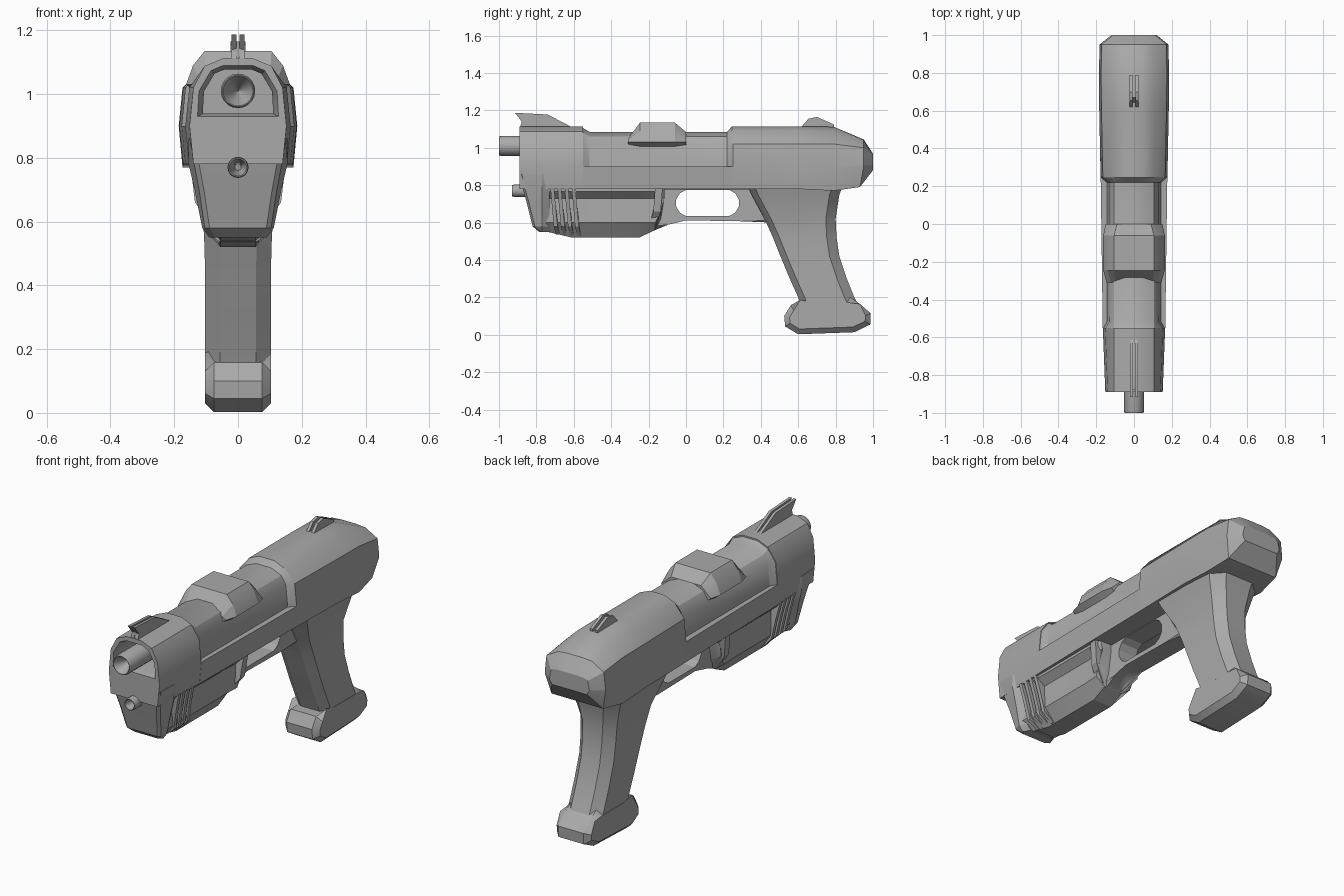
import bpy, bmesh, math
from mathutils import Matrix

cube = bpy.data.objects.get("Cube")
if cube:
    bpy.data.objects.remove(cube, do_unlink=True)

grey = bpy.data.materials.new("mid grey")
grey.use_nodes = True
grey.diffuse_color = (0.4, 0.4, 0.4, 1)
grey.node_tree.nodes["Principled BSDF"].inputs["Base Color"].default_value = (0.4, 0.4, 0.4, 1)


def finish(name, bm, angle=28):
    bmesh.ops.remove_doubles(bm, verts=bm.verts, dist=0.0005)
    bmesh.ops.recalc_face_normals(bm, faces=bm.faces)
    me = bpy.data.meshes.new(name)
    bm.to_mesh(me)
    bm.free()
    me.materials.append(grey)
    me.shade_smooth()
    me.set_sharp_from_angle(angle=math.radians(angle))
    ob = bpy.data.objects.new(name, me)
    bpy.context.collection.objects.link(ob)
    return ob


def loft(name, halves, angle=28):
    """Skin cross-sections given as right-hand halves, mirrored in x."""
    bm = bmesh.new()
    rings = []
    for half in halves:
        full = half + [(-x, y, z) for x, y, z in reversed(half)]
        rings.append([bm.verts.new(p) for p in full])
    n = len(rings[0])
    for a, b in zip(rings, rings[1:]):
        for i in range(n):
            j = (i + 1) % n
            bm.faces.new((a[i], a[j], b[j], b[i]))
    bm.faces.new(rings[0])
    bm.faces.new(rings[-1])
    return finish(name, bm, angle)


def plate(name, outline, half, x=0, chamfer=0, taper=1):
    """Extrude a side outline (y, z) across x, with optional edge chamfer."""
    bm = bmesh.new()
    left = [bm.verts.new((x - half * taper, y, z)) for y, z in outline]
    right = [bm.verts.new((x + half, y, z)) for y, z in outline]
    caps = [bm.faces.new(left), bm.faces.new(right)]
    for i in range(len(outline)):
        j = (i + 1) % len(outline)
        bm.faces.new((left[i], left[j], right[j], right[i]))
    if chamfer:
        rim = [e for f in caps for e in f.edges]
        bmesh.ops.bevel(bm, geom=rim, offset=chamfer, segments=1, affect='EDGES')
    return finish(name, bm)


def cut(target, cutter):
    """Apply a boolean difference and discard the cutter."""
    mod = target.modifiers.new("cut", 'BOOLEAN')
    mod.object, mod.solver = cutter, 'EXACT'
    bpy.context.view_layer.update()
    deps = bpy.context.evaluated_depsgraph_get()
    me = bpy.data.meshes.new_from_object(target.evaluated_get(deps))
    target.modifiers.clear()
    target.data = me
    bpy.data.objects.remove(cutter, do_unlink=True)
    me.shade_smooth()
    me.set_sharp_from_angle(angle=math.radians(28))


def tube(name, r, bore, z, front, back):
    """Barrel along y with a bored, conical muzzle."""
    bm = bmesh.new()
    steps = [(r * 0.92, front), (r, front + 0.012), (r, back)]
    rings = []
    for rad, y in [(0.002, front + 0.09), (bore, front)] + steps:
        ret = bmesh.ops.create_circle(bm, segments=20, radius=rad, matrix=(
            Matrix.Translation((0, y, z)) @ Matrix.Rotation(math.pi / 2, 4, 'X')))
        rings.append(ret["verts"])
    for a, b in zip(rings, rings[1:]):
        for i in range(20):
            j = (i + 1) % 20
            bm.faces.new((a[i], a[j], b[j], b[i]))
    bm.faces.new(rings[0])
    bm.faces.new(rings[-1])
    return finish(name, bm)


def section(y, top, w, inset=0, low=0.78):
    """Half section of the upper frame; inset opens the side channel."""
    return [(0.045, y, top), (0.105, y, top - 0.025), (w - 0.012 - inset, y, 1.02),
            (w - inset, y, 0.90), (w, y, 0.90), (w - 0.012, y, low)]


# Upper frame: muzzle block, channelled middle, wide slide, rounded tail
frame = loft("upper_frame", [
    section(-0.89, 1.113, 0.152), section(-0.55, 1.113, 0.165),
    section(-0.55, 1.105, 0.166, 0.004), section(-0.515, 1.085, 0.166, 0.024),
    section(0.22, 1.085, 0.176, 0.032), section(0.245, 1.115, 0.177, 0.004),
    section(0.25, 1.115, 0.177), section(0.60, 1.115, 0.184), section(0.79, 1.112, 0.186, 0, 0.77),
    [(0.045, 0.95, 1.045), (0.10, 0.95, 1.04), (0.172, 0.95, 1.0),
     (0.182, 0.95, 0.91), (0.182, 0.95, 0.90), (0.155, 0.93, 0.79)],
    [(0.045, 1.0, 0.968), (0.09, 1.0, 0.966), (0.11, 1.0, 0.955),
     (0.12, 1.0, 0.91), (0.12, 1.0, 0.905), (0.105, 1.0, 0.88)]])

# Opening around the main barrel, flared at the front
def window(y, s):
    return [(0.05 * s, y, 1.0 + 0.095 * s), (0.09 * s, y, 1.0 + 0.078 * s),
            (0.13 * s, y, 1.0 + 0.01 * s), (0.135 * s, y, 1.0 - 0.075 * s)]
cut(frame, loft("opening_cutter", [window(-0.93, 1.08), window(-0.855, 0.82), window(-0.70, 0.82)]))

# Tapering nose below the opening
def nose_ring(z, front, wf, wb):
    return [(wf - 0.015, front, z), (wf, front + 0.012, z),
            (wb, -0.77, z), (wb - 0.02, -0.73, z)]
loft("nose", [nose_ring(0.86, -0.89, 0.152, 0.156), nose_ring(0.78, -0.872, 0.137, 0.155),
              nose_ring(0.70, -0.85, 0.122, 0.136), nose_ring(0.58, -0.82, 0.104, 0.112),
              nose_ring(0.55, -0.785, 0.085, 0.09)], 20)

tube("main_barrel", 0.054, 0.047, 1.01, -1.0, -0.72)
tube("lower_barrel", 0.033, 0.027, 0.77, -0.93, -0.80)

# Raised block on top
def hump(y, top, tx, w, shoulder):
    return [(tx, y, top), (w - 0.022, y, shoulder), (w, y, 1.03), (w - 0.04, y, 1.0)]
loft("top_block", [hump(-0.31, 1.05, 0.10, 0.145, 1.045), hump(-0.245, 1.135, 0.105, 0.163, 1.09),
                   hump(-0.06, 1.135, 0.105, 0.163, 1.09), hump(0.0, 1.085, 0.09, 0.15, 1.05)], 20)

# Paired sight fins
for side, label in ((1, "left"), (-1, "right")):
    plate(f"front_sight_{label}",
          [(-0.915, 1.187), (-0.74, 1.178), (-0.60, 1.105), (-0.89, 1.10), (-0.878, 1.14)],
          0.008, side * 0.013)
    plate(f"rear_sight_{label}",
          [(0.615, 1.11), (0.655, 1.155), (0.70, 1.165), (0.79, 1.125), (0.79, 1.10)],
          0.008, side * 0.015)
plate("front_sight_core", [(-0.88, 1.165), (-0.75, 1.16), (-0.60, 1.10), (-0.88, 1.10)], 0.012)
plate("rear_sight_core", [(0.63, 1.10), (0.67, 1.145), (0.78, 1.115), (0.78, 1.10)], 0.012)

# Fore-end with scooped sides
def fore(y, bottom, w, waist):
    return [(w, y, 0.79), (w, y, 0.765), (waist, y, 0.73),
            (waist + 0.006, y, max(0.60, bottom + 0.04)), (0.055, y, bottom)]
loft("fore_end", [fore(-0.76, 0.555, 0.13, 0.10), fore(-0.61, 0.52, 0.14, 0.10),
                  fore(-0.25, 0.52, 0.14, 0.10), fore(-0.165, 0.56, 0.14, 0.105),
                  fore(-0.135, 0.62, 0.14, 0.11), fore(-0.115, 0.74, 0.12, 0.11)], 20)
# Solid end cheek closing the scoop at the rear
loft("fore_end_rear", [[(0.15, y, 0.785), (0.135, y - 0.01, 0.66), (0.07, y - 0.035, 0.575)]
                       for y in (-0.165, -0.125)])

# Slanted cooling ribs
for i in range(4):
    y = -0.725 + i * 0.038
    bottom = 0.552 - i * 0.004
    loft(f"rib_{i + 1}", [[(0.152, y + d, 0.785), (0.13, y + d + 0.008, 0.69),
                           (0.11, y + d + 0.018, 0.58), (0.06, y + d + 0.03, bottom - 0.015)]
                          for d in (0, 0.02)])

# Trigger guard with rounded opening
guard = plate("trigger_guard", [(-0.14, 0.79), (-0.165, 0.56), (-0.10, 0.60), (0.0, 0.612),
                                (0.30, 0.607), (0.46, 0.60), (0.46, 0.79)], 0.055, 0, 0.012)
hole = [(0.115 + math.copysign(0.095, math.cos(a)) + 0.075 * math.cos(a), 0.705 + 0.073 * math.sin(a))
        for a in [math.radians(15 + 30 * k) for k in range(12)]]
cut(guard, plate("guard_cutter", hole, 0.2))

# Grip, chamfered and flared into the frame
def grip_ring(z, front, back, w, c=0.035):
    return [(w * 0.55, front, z), (w, front + c, z), (w, back - c * 1.5, z), (w * 0.55, back, z)]
loft("grip", [grip_ring(0.80, 0.33, 0.84, 0.16), grip_ring(0.75, 0.35, 0.82, 0.145),
              grip_ring(0.62, 0.42, 0.80, 0.11), grip_ring(0.52, 0.465, 0.805, 0.105),
              grip_ring(0.42, 0.505, 0.82, 0.103), grip_ring(0.30, 0.555, 0.86, 0.103),
              grip_ring(0.20, 0.60, 0.90, 0.103), grip_ring(0.12, 0.63, 0.94, 0.103)], 30)

# Grip foot
plate("grip_foot", [(0.625, 0.16), (0.56, 0.158), (0.525, 0.10), (0.53, 0.045), (0.60, 0.003),
                    (0.90, 0.014), (0.985, 0.055), (0.988, 0.115), (0.93, 0.165), (0.88, 0.20),
                    (0.66, 0.20)], 0.104, 0, 0.028)
